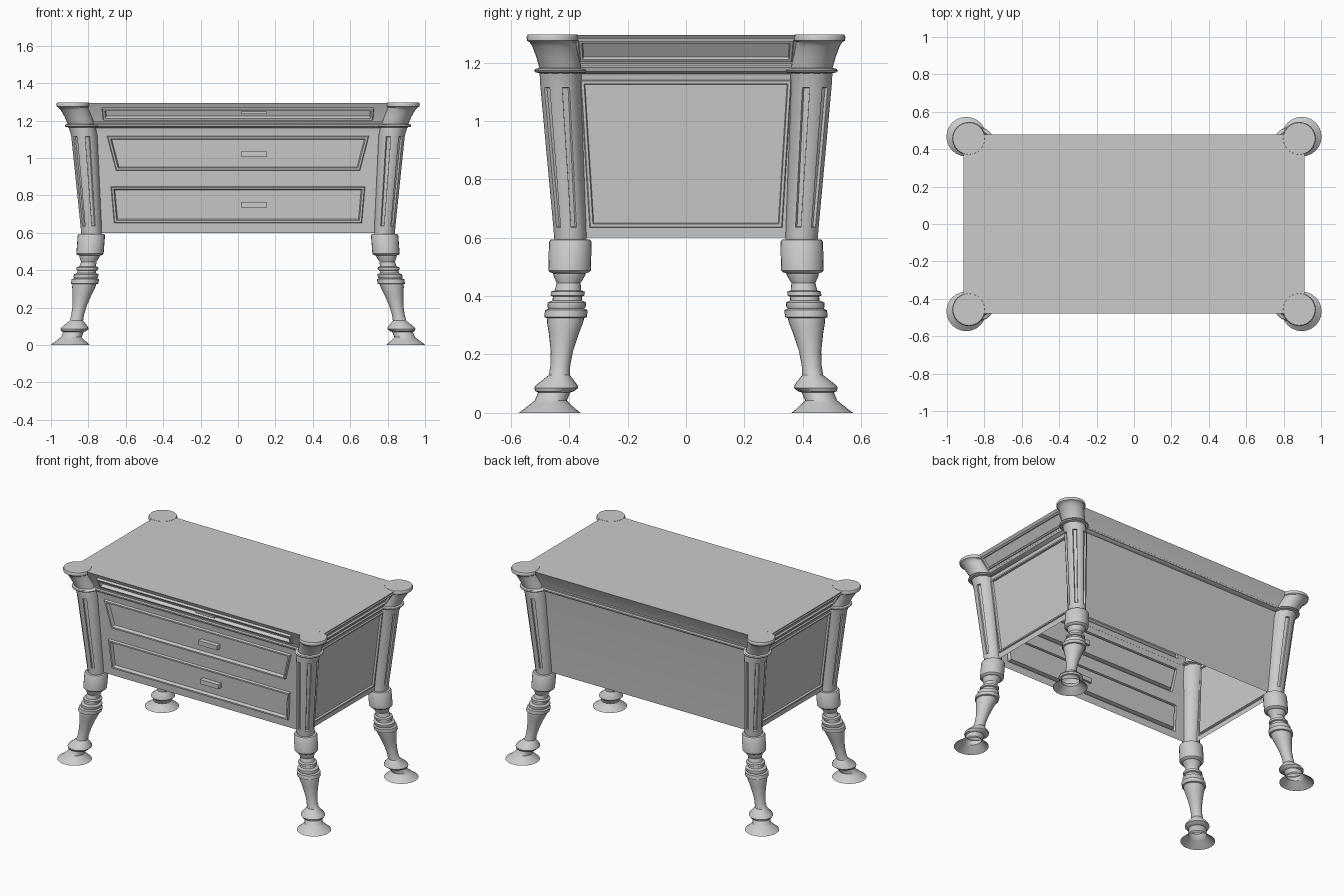
import bpy, bmesh, math
from mathutils import Vector

if "Cube" in bpy.data.objects:
    bpy.data.objects.remove(bpy.data.objects["Cube"])

# Centre line of the leg and corner line of the body: (z, x, y)
LEG = [(0, .897, .467), (.04, .892, .464), (.085, .874, .445), (.13, .864, .434), (.33, .82, .412),
       (.48, .792, .399), (.6, .783, .396), (1.12, .822, .429), (1.18, .838, .43),
       (1.24, .862, .445), (1.275, .883, .457), (1.295, .883, .457)]
BODY = [(.6, .783, .396), (1.16, .83, .43), (1.18, .836, .433), (1.24, .868, .453), (1.295, .912, .479)]


def at(path, z):
    for a, b in zip(path, path[1:]):
        if z <= b[0]:
            t = (z - a[0]) / (b[0] - a[0])
            return a[1] + t * (b[1] - a[1]), a[2] + t * (b[2] - a[2])
    return path[-1][1:]


def finish(bm, name, mirror=False):
    me = bpy.data.meshes.new(name)
    bm.to_mesh(me)
    bm.free()
    ob = bpy.data.objects.new(name, me)
    bpy.context.collection.objects.link(ob)
    if mirror:
        pivot_axes = ob.modifiers.new("four corners", 'MIRROR')
        pivot_axes.use_axis = (True, True, False)
        pivot_axes.use_mirror_merge = False
    bpy.ops.object.select_all(action='DESELECT')
    ob.select_set(True)
    bpy.context.view_layer.objects.active = ob
    bpy.ops.object.shade_smooth_by_angle(angle=math.radians(35))
    return ob


def turned(bm, profile, n):
    """Turned section (z, radius) following the splayed leg line; returns faces[row][side]."""
    rings = []
    for z, r in profile:
        cx, cy = at(LEG, z)
        rings.append([bm.verts.new((cx + r * math.cos(2 * math.pi * i / n),
                                    cy + r * math.sin(2 * math.pi * i / n), z)) for i in range(n)])
    faces = [[bm.faces.new((a[i], a[(i + 1) % n], b[(i + 1) % n], b[i])) for i in range(n)]
             for a, b in zip(rings, rings[1:])]
    return faces, rings


def inset(bm, faces, steps):
    bm.normal_update()
    for thick, depth in steps:
        bmesh.ops.inset_individual(bm, faces=faces, thickness=thick, depth=depth, use_even_offset=True)
        bm.normal_update()


# Turned lower legs
bm = bmesh.new()
turned(bm, [(0, .106), (.012, .09), (.036, .062), (.042, .055), (.07, .055), (.074, .066), (.085, .075),
            (.094, .072), (.13, .036), (.16, .034), (.21, .038), (.27, .051), (.31, .062), (.325, .064),
            (.328, .073), (.352, .073), (.357, .062), (.365, .066), (.378, .066), (.385, .05),
            (.398, .05), (.402, .058), (.415, .058), (.42, .045), (.445, .041), (.468, .053),
            (.478, .056), (.482, .068), (.488, .073), (.585, .073), (.593, .068), (.597, .03)], 24)
finish(bm, "turned_leg", True)

# Corner columns with recessed upright panels
bm = bmesh.new()
faces, _ = turned(bm, [(.594, .055), (.63, .056), (1.12, .07), (1.166, .072)], 12)
inset(bm, [faces[1][i] for i in (1, 3, 11)], [(.005, 0), (.003, -.01)])
finish(bm, "corner_column", True)

# Flared column caps with collar and flange
bm = bmesh.new()
_, rings = turned(bm, [(1.155, .06), (1.164, .072), (1.166, .086), (1.172, .09), (1.178, .086), (1.182, .072),
                       (1.22, .073), (1.255, .076), (1.27, .08), (1.275, .088), (1.289, .089), (1.296, .085)], 24)
bm.faces.new(rings[-1])
finish(bm, "column_cap", True)


# Body walls: rows of (z, panel half width), panel faces given by row index
def wall(name, side, rows, panels, steps):
    bm = bmesh.new()
    grid = []
    for z, p in rows:
        x, y = at(BODY, z)
        w, d = (x, y) if side in ('front', 'back') else (y, x)
        line = []
        for u in (-w, -p, p, w):
            co = {'front': (u, -d, z), 'back': (-u, d, z), 'right': (d, u, z), 'left': (-d, -u, z)}[side]
            line.append(bm.verts.new(co))
        grid.append(line)
    picked = []
    for k, (a, b) in enumerate(zip(grid, grid[1:])):
        for i in range(3):
            f = bm.faces.new((a[i], a[i + 1], b[i + 1], b[i]))
            if i == 1 and k in panels:
                picked.append(f)
    if picked:
        inset(bm, picked, steps)
    finish(bm, name)


# Front with three drawers
wall("drawer_front", 'front',
     [(.6, .66), (.652, .662), (.848, .68), (.932, .652), (1.117, .7), (1.18, .72),
      (1.203, .722), (1.27, .728), (1.295, .73)], (1, 3, 6),
     [(.004, .014), (.01, 0), (.006, -.022)])
# Framed side walls
side_rows = [(.6, .325), (.635, .33), (1.14, .362), (1.18, .362), (1.205, .364), (1.28, .37), (1.295, .37)]
for s in ('left', 'right'):
    wall(s + "_side_panel", s, side_rows, (1, 4), [(.003, .008), (.009, 0), (.003, -.012)])
# Plain back wall
wall("back_panel", 'back', [(z, .7) for z in (.6, 1.16, 1.18, 1.21, 1.24, 1.295)], (), ())

# Flat top
bm = bmesh.new()
bm.faces.new([bm.verts.new((sx * .912, sy * .479, 1.295)) for sx, sy in ((-1, -1), (1, -1), (1, 1), (-1, 1))])
finish(bm, "table_top")

# Waist moulding around the body
bm = bmesh.new()
loops = []
for z, o in [(1.16, 0), (1.164, .013), (1.171, .02), (1.178, .018), (1.183, .008), (1.192, .006), (1.196, 0)]:
    x, y = at(BODY, z)
    loops.append([bm.verts.new((sx * (x + o), sy * (y + o), z))
                  for sx, sy in ((-1, -1), (1, -1), (1, 1), (-1, 1))])
for a, b in zip(loops, loops[1:]):
    for i in range(4):
        bm.faces.new((a[i], a[(i + 1) % 4], b[(i + 1) % 4], b[i]))
finish(bm, "waist_moulding")

# Drawer handles, slightly right of centre
for label, z, h in (("lower", .75, .03), ("middle", 1.02, .03), ("upper", 1.241, .014)):
    bm = bmesh.new()
    bmesh.ops.create_cube(bm, size=1)
    bmesh.ops.scale(bm, vec=Vector((.14, .05, h)), verts=bm.verts)
    bmesh.ops.translate(bm, vec=Vector((.085, -at(BODY, z)[1], z)), verts=bm.verts)
    finish(bm, label + "_drawer_handle")
